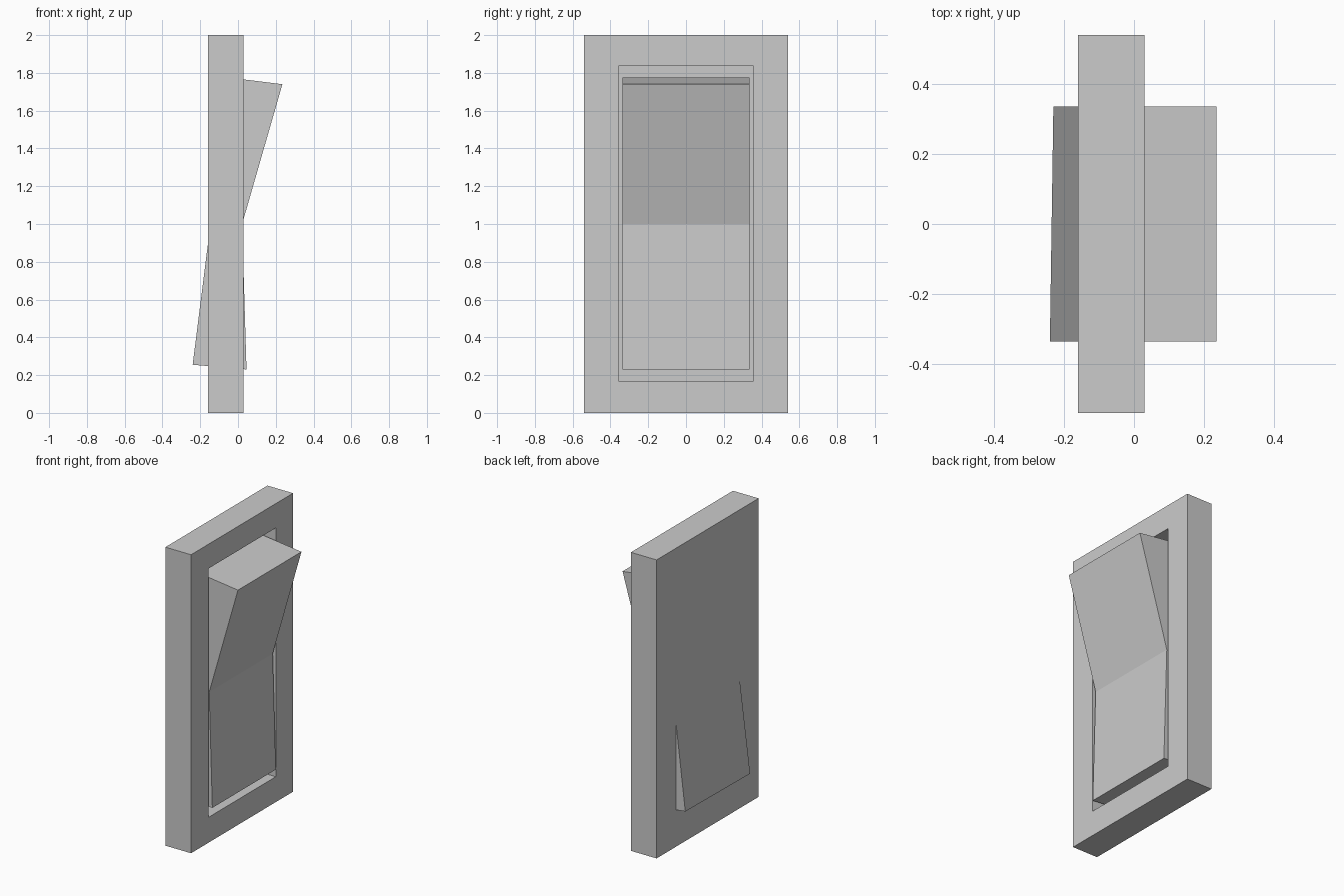
import bpy, bmesh
from mathutils import Vector

if "Cube" in bpy.data.objects:
    bpy.data.objects.remove(bpy.data.objects["Cube"])


def finish(bm, name):
    bmesh.ops.recalc_face_normals(bm, faces=bm.faces[:])
    me = bpy.data.meshes.new(name)
    bm.to_mesh(me)
    bm.free()
    ob = bpy.data.objects.new(name, me)
    bpy.context.collection.objects.link(ob)
    return ob


# Wall plate: a slab with a deep rectangular pocket in its +x face
bm = bmesh.new()
bmesh.ops.create_cube(bm, size=1)
for v in bm.verts:
    v.co = Vector((-0.065 + v.co.x * 0.19, v.co.y * 1.08, 1 + v.co.z * 2))
bm.normal_update()
face = max(bm.faces, key=lambda f: f.normal.x)
bmesh.ops.inset_individual(bm, faces=[face], thickness=0.17)
for v in face.verts:
    v.co.y = 0.357 if v.co.y > 0 else -0.357
    v.co.z = 1.837 if v.co.z > 1 else 0.17
pocket = bmesh.ops.extrude_discrete_faces(bm, faces=[face])["faces"][0]
for v in pocket.verts:
    v.co.x = -0.13
finish(bm, "wall_plate")

# Rocker: bent paddle profile (x, z) swept across y, tilted through the plate
profile = [(0.235, 1.74), (-0.048, 1.775), (-0.24, 0.255), (0.045, 0.23), (0.022, 1.0)]
bm = bmesh.new()
base = bm.faces.new([bm.verts.new((x, -0.336, z)) for x, z in profile])
ext = bmesh.ops.extrude_face_region(bm, geom=[base], use_keep_orig=True)["geom"]
bmesh.ops.translate(bm, vec=(0, 0.672, 0), verts=[g for g in ext if isinstance(g, bmesh.types.BMVert)])
# slight skew of the lower back edge
for v in bm.verts:
    if v.co.x < -0.2 and v.co.y > 0:
        v.co.x = -0.23
finish(bm, "rocker")
